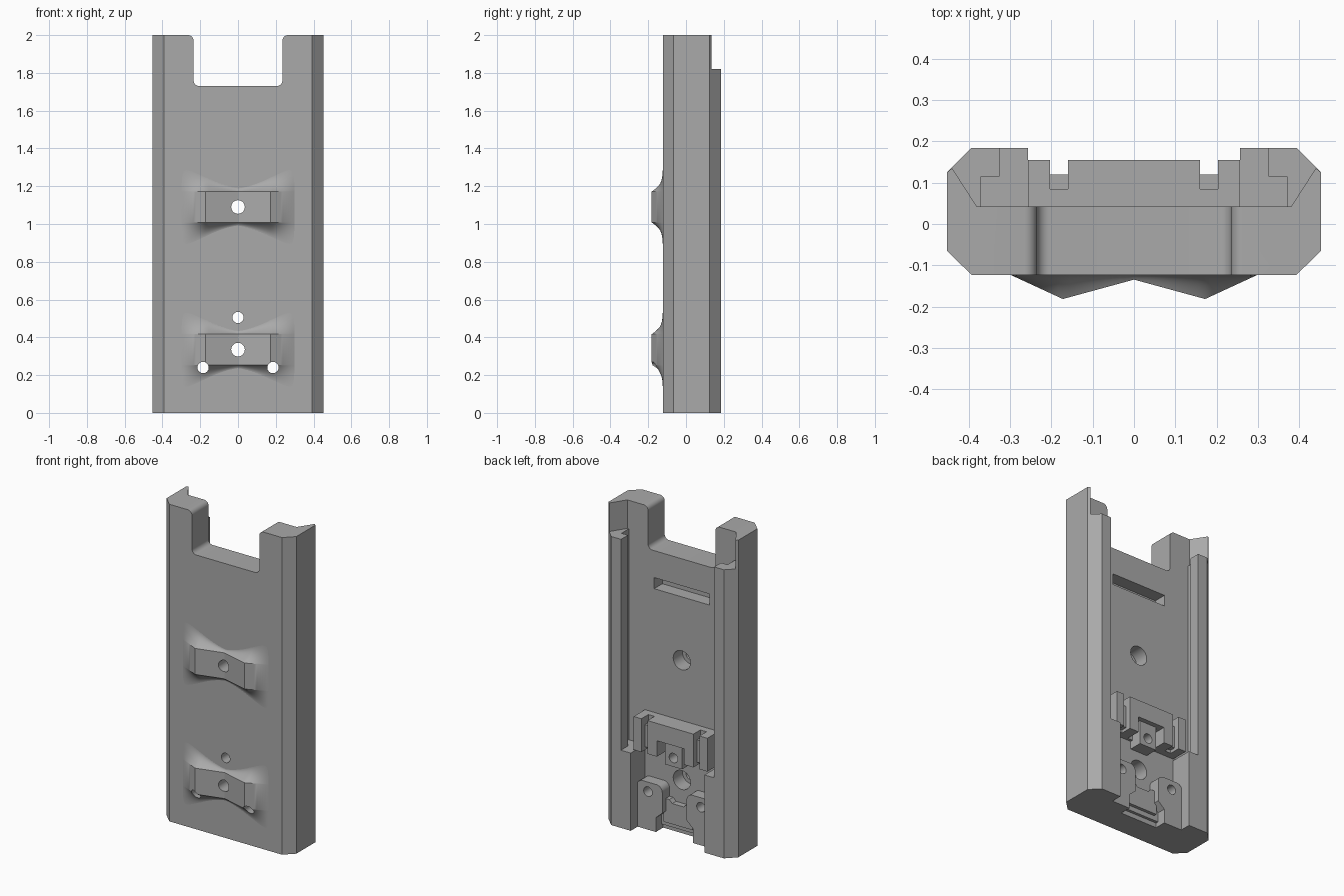
import bpy, bmesh, math

cube = bpy.data.objects.get("Cube")
if cube:
    bpy.data.objects.remove(cube, do_unlink=True)

grey = bpy.data.materials.new("grey_plastic")
grey.use_nodes = True
COLOUR = (0.40, 0.40, 0.40, 1)
grey.diffuse_color = COLOUR
grey.node_tree.nodes["Principled BSDF"].inputs["Base Color"].default_value = COLOUR


def finish(name, bm):
    bmesh.ops.recalc_face_normals(bm, faces=bm.faces[:])
    mesh = bpy.data.meshes.new(name)
    bm.to_mesh(mesh)
    bm.free()
    mesh.materials.append(grey)
    obj = bpy.data.objects.new(name, mesh)
    bpy.context.collection.objects.link(obj)
    return obj


def prism(name, pts, axis, a, b):
    """Extrude an outline: (x, y) along z, or (x, z) along y."""
    bm = bmesh.new()
    place = (lambda p: (p[0], p[1], a)) if axis == "z" else (lambda p: (p[0], a, p[1]))
    face = bm.faces.new([bm.verts.new(place(p)) for p in pts])
    new = bmesh.ops.extrude_face_region(bm, geom=[face])["geom"]
    step = (0, 0, b - a) if axis == "z" else (0, b - a, 0)
    bmesh.ops.translate(bm, vec=step, verts=[g for g in new if isinstance(g, bmesh.types.BMVert)])
    return finish(name, bm)


def box(name, x0, x1, y0, y1, z0, z1):
    return prism(name, [(x0, y0), (x1, y0), (x1, y1), (x0, y1)], "z", z0, z1)


def arc(cx, cz, r, start, end, n=8):
    angles = [math.radians(start + (end - start) * i / n) for i in range(n + 1)]
    return [(cx + r * math.cos(t), cz + r * math.sin(t)) for t in angles]


def mirrored(half):
    return half + [(-x, y) for x, y in reversed(half)]


def hole(x, z, r, y0=-0.3, y1=0.3):
    return prism("hole_cutter", arc(x, z, r, 0, 360, 32)[:-1], "y", y0, y1)


def combine(obj, tools, operation="DIFFERENCE", remove=True):
    for tool in tools:
        mod = obj.modifiers.new("combine", "BOOLEAN")
        mod.operation, mod.object, mod.solver = operation, tool, "EXACT"
        deps = bpy.context.evaluated_depsgraph_get()
        mesh = bpy.data.meshes.new_from_object(obj.evaluated_get(deps))
        obj.modifiers.clear()
        obj.data = mesh
    if remove:
        for tool in tools:
            bpy.data.objects.remove(tool, do_unlink=True)


# Main body: chamfered plate with a T-slot, and a lead-in above the rails
FLOOR, BACK, FRONT = 0.042, 0.184, -0.123
side = [(0.393, FRONT), (0.4525, -0.065), (0.4525, 0.125)]
lip = [(0.393, BACK), (0.325, BACK), (0.325, 0.115), (0.37, 0.115), (0.37, FLOOR)]
body = prism("body", mirrored(side + lip), "z", 0, 1.82)
upper = prism("upper", mirrored(side + [(0.44, 0.135), (0.38, FLOOR)]), "z", 1.82, 2)
stops = [box("stop", s * 0.257, s * 0.385, FLOOR - 0.02, BACK, 0, 0.49) for s in (1, -1)]
combine(body, [upper] + stops, "UNION")

# Top notch with rounded corners, and the blind slot in the back
notch_half = [(0.265, 2.05)] + arc(0.265, 1.97, 0.03, 90, 180) + arc(0.205, 1.76, 0.03, 0, -90)
notch = prism("notch_cutter", mirrored(notch_half), "y", -0.3, 0.3)
slot = box("slot_cutter", -0.193, 0.193, -0.04, 0.1, 1.49, 1.56)
bores = [hole(0, z, 0.06, -0.05, 0.06) for z in (1.09, 0.335)]
combine(body, [notch, slot] + bores)

# Flared saddle pads on the front
PAD_X, EDGE_X, PAD_H = 0.172, 0.3, 0.082


def pad_height(x, d):
    x = abs(x)
    if x <= PAD_X:
        h = 0.012 + 0.047 * x / PAD_X
    else:
        h = 0.059 * (EDGE_X - x) / (EDGE_X - PAD_X)
    reach = 0.02 + 0.14 * (x / EDGE_X) ** 1.5
    return h * max(0, 1 - d / reach) ** 2


def saddle_pad(name, zc):
    half_x = [PAD_X * i / 10 for i in range(11)]
    half_x += [PAD_X + (EDGE_X - PAD_X) * i / 10 for i in range(1, 11)]
    xs = [-x for x in reversed(half_x[1:])] + half_x
    flare = [PAD_H + 0.16 * (i / 24) ** 1.3 for i in range(25)]
    zs = [-z for z in reversed(flare)] + flare
    bm = bmesh.new()
    rows = [[bm.verts.new((x, FRONT + 0.0005 - pad_height(x, max(0, abs(z) - PAD_H)), zc + z))
             for x in xs] for z in zs]
    for r0, r1 in zip(rows, rows[1:]):
        for i in range(len(xs) - 1):
            bm.faces.new((r0[i], r0[i + 1], r1[i + 1], r1[i]))
    # Close the pad inside the body
    rim = [e for e in bm.edges if e.is_boundary]
    new = bmesh.ops.extrude_edge_only(bm, edges=rim)["geom"]
    for v in new:
        if isinstance(v, bmesh.types.BMVert):
            v.co.y = -0.11
    bmesh.ops.holes_fill(bm, edges=[e for e in bm.edges if e.is_boundary])
    return finish(name, bm)


parts = [body, saddle_pad("upper_saddle_pad", 1.09), saddle_pad("lower_saddle_pad", 0.335)]

# Connector clip: notched block, side arms and a lower tab
clip_half = [(0.257, 0.03), (0.257, 0.155), (0.203, 0.155), (0.203, 0.085), (0.16, 0.085), (0.16, 0.155)]
clip = prism("connector_clip", mirrored(clip_half), "z", 0.5, 0.71)
combine(clip, [box("clip_cutter", -0.095, 0.095, 0.06, 0.3, 0.4, 0.6)])
parts.append(clip)
parts.append(box("clip_tab", -0.06, 0.06, 0.03, 0.125, 0.45, 0.62))
for s, word in ((1, "left"), (-1, "right")):
    parts.append(box(word + "_clip_shelf", s * 0.203, s * 0.16, 0.03, 0.12, 0.52, 0.66))

    # Screw bosses with rounded tops and tapered inner edge
    outline = [(0.262, 0), (0.13, 0), (0.13, 0.09), (0.085, 0.13)]
    outline += arc(0.125, 0.26, 0.04, 180, 90) + arc(0.222, 0.26, 0.04, 90, 0)
    parts.append(prism(word + "_screw_boss", [(s * x, z) for x, z in outline], "y", 0.03, 0.115))

# Stepped ledge between the bosses
ledge = prism("centre_ledge", mirrored([(0.1, 0.06), (0.1, 0.21), (0.06, 0.21), (0.04, 0.19)]), "y", 0.03, 0.08)
parts += [ledge, box("ledge_step", -0.135, 0.135, 0.03, 0.06, 0.03, 0.1)]

# Screw holes through every part they meet
drills = [hole(0, 1.09, 0.036), hole(0, 0.335, 0.036), hole(0, 0.505, 0.03),
          hole(0.185, 0.24, 0.03), hole(-0.185, 0.24, 0.03)]
for part in parts:
    combine(part, drills, remove=False)
for drill in drills:
    bpy.data.objects.remove(drill, do_unlink=True)

# Smooth the curved faces, keep edges crisp
bpy.ops.object.select_all(action="DESELECT")
for part in parts:
    part.select_set(True)
bpy.context.view_layer.objects.active = body
bpy.ops.object.shade_smooth_by_angle(angle=math.radians(25))
